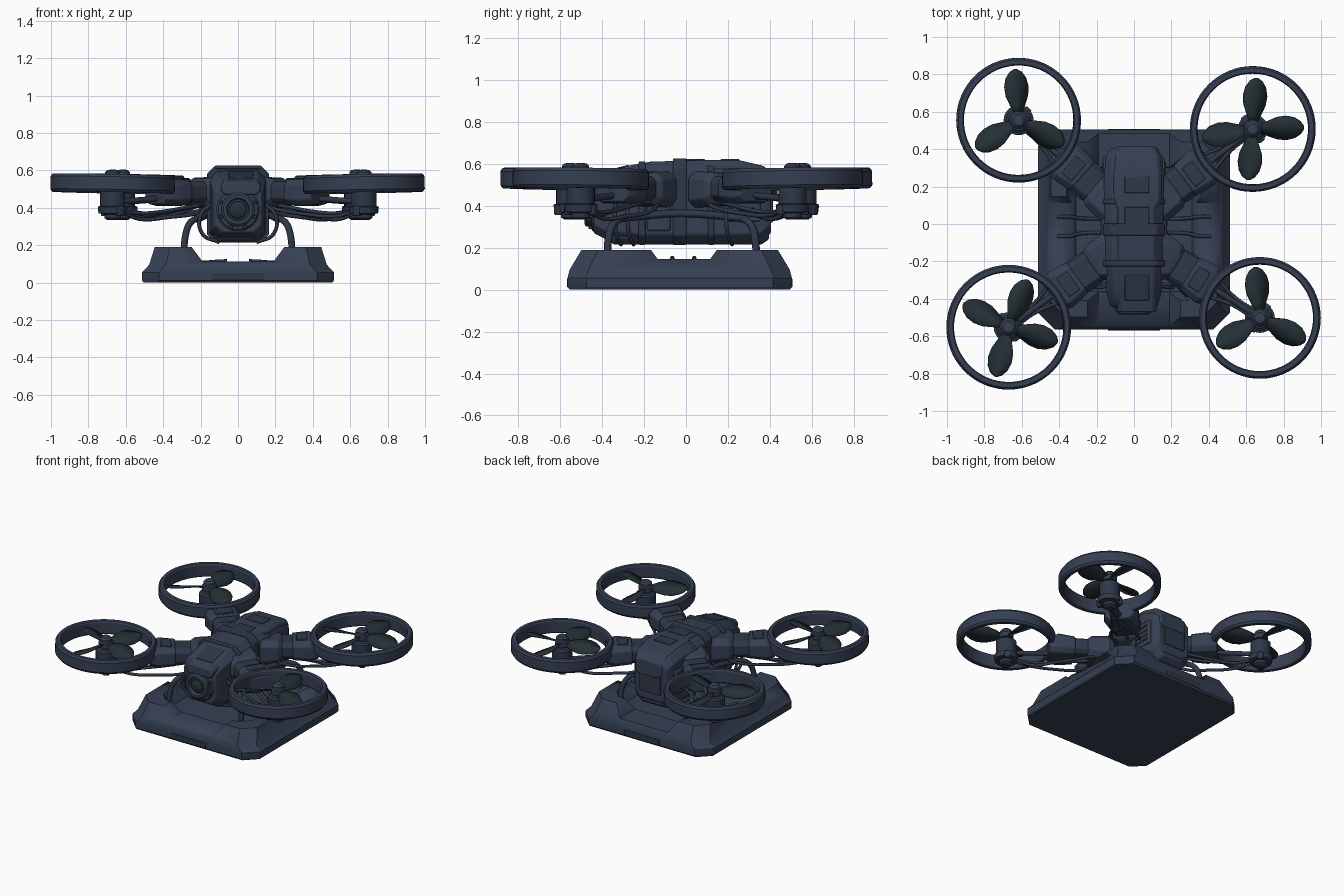
import bpy, bmesh, math
from mathutils import Matrix, Vector

cube = bpy.data.objects.get("Cube")
if cube:
    bpy.data.objects.remove(cube, do_unlink=True)


def material(name, rgb):
    m = bpy.data.materials.new(name)
    m.use_nodes = True
    m.diffuse_color = (*rgb, 1)
    m.node_tree.nodes["Principled BSDF"].inputs["Base Color"].default_value = (*rgb, 1)
    return m


SLATE = material("slate blue", (0.036, 0.050, 0.086))
DARK = material("dark slate", (0.028, 0.039, 0.065))
GREEN = material("dark green grey", (0.018, 0.030, 0.037))


def finish(name, bm, mat, matrix=Matrix(), bevel=0, angle=30):
    bmesh.ops.recalc_face_normals(bm, faces=bm.faces)
    me = bpy.data.meshes.new(name)
    bm.to_mesh(me)
    bm.free()
    ob = bpy.data.objects.new(name, me)
    bpy.context.collection.objects.link(ob)
    me.materials.append(mat)
    ob.matrix_world = matrix
    bpy.ops.object.select_all(action='DESELECT')
    ob.select_set(True)
    bpy.context.view_layer.objects.active = ob
    bpy.ops.object.shade_smooth_by_angle(angle=math.radians(angle))
    if bevel:
        mod = ob.modifiers.new("Bevel", 'BEVEL')
        mod.width, mod.segments = bevel, 2
    return ob


def bridge(bm, rings, wrap=False):
    """Join rings of points into a skin."""
    rows = [[bm.verts.new(p) for p in r] for r in rings]
    pairs = list(zip(rows, rows[1:])) + ([(rows[-1], rows[0])] if wrap else [])
    for a, b in pairs:
        for i in range(len(a)):
            j = (i + 1) % len(a)
            bm.faces.new((a[i], a[j], b[j], b[i]))
    if not wrap:
        bm.faces.new(rows[0])
        bm.faces.new(rows[-1])


def octagon(hw, lo, hi, c):
    return [(-hw + c, lo), (hw - c, lo), (hw, lo + c), (hw, hi - c),
            (hw - c, hi), (-hw + c, hi), (-hw, hi - c), (-hw, lo + c)]


def hull(name, sections, mat, chamfer=0.04, matrix=Matrix(), bevel=0.006):
    """Octagonal sections (y, half width, low z, high z) along y."""
    bm = bmesh.new()
    bridge(bm, [[(x, y, z) for x, z in octagon(hw, lo, hi, chamfer)]
                for y, hw, lo, hi in sections])
    return finish(name, bm, mat, matrix, bevel)


def revolve(name, profile, mat, matrix, n=32, closed=False):
    bm = bmesh.new()
    turns = [2 * math.pi * i / n for i in range(n)]
    bridge(bm, [[(r * math.cos(t), r * math.sin(t), z) for t in turns]
                for r, z in profile], wrap=closed)
    return finish(name, bm, mat, matrix)


def box(name, loc, size, mat, rot=Matrix(), bevel=0.008):
    bm = bmesh.new()
    bmesh.ops.create_cube(bm, size=1, matrix=Matrix.Diagonal((*size, 1)))
    return finish(name, bm, mat, Matrix.Translation(loc) @ rot, bevel)


def tube(name, points, radius, mat):
    cu = bpy.data.curves.new(name, 'CURVE')
    cu.dimensions, cu.bevel_depth, cu.bevel_resolution = '3D', radius, 2
    cu.resolution_u, cu.use_fill_caps = 6, True
    sp = cu.splines.new('BEZIER')
    sp.bezier_points.add(len(points) - 1)
    for bp, p in zip(sp.bezier_points, points):
        bp.co = p
        bp.handle_left_type = bp.handle_right_type = 'AUTO'
    cu.materials.append(mat)
    ob = bpy.data.objects.new(name, cu)
    bpy.context.collection.objects.link(ob)
    return ob


# Landing base: chamfered tray with raised corners
BASE_Y = -0.03
bm = bmesh.new()
rows = [(0.505, 0.525, 0, 0.08), (0.513, 0.535, 0.012, 0.09), (0.513, 0.535, 0.055, 0.09),
        (0.475, 0.525, 0.095, 0.09), (0.445, 0.468, 0.19, 0.08),
        (0.36, 0.38, 0.19, 0.07), (0.31, 0.33, 0.105, 0.06)]
bridge(bm, [[(x, y + BASE_Y, z) for x, y in octagon(hx, -hy, hy, c)] for hx, hy, z, c in rows])
base = finish("landing_base", bm, SLATE)


def notch(axis, centre, low, high, floor):
    """Cut a sloped gap through two opposite rims."""
    bm = bmesh.new()
    prof = [(-low, floor), (low, floor), (high, 0.2), (high, 0.4), (-high, 0.4), (-high, 0.2)]
    ends = [[(centre + u, e, z) if axis == 'x' else (e, centre + u, z) for u, z in prof]
            for e in (-1, 1)]
    bridge(bm, ends)
    cutter = finish("notch_cutter", bm, SLATE)
    mod = base.modifiers.new("Notch", 'BOOLEAN')
    mod.object, mod.solver = cutter, 'EXACT'
    bpy.context.view_layer.objects.active = base
    bpy.ops.object.modifier_apply(modifier=mod.name)
    bpy.data.objects.remove(cutter, do_unlink=True)


notch('x', 0, 0.19, 0.255, 0.112)
notch('y', -0.01, 0.125, 0.165, 0.145)
for s in (-1, 1):
    box("base_end_plate", (0, BASE_Y + s * 0.534, 0.032), (0.28, 0.009, 0.04), DARK, bevel=0.003)
    for y in (-0.05, 0.03):
        tube("base_cable", [(s * 0.06, y, 0.115), (s * 0.28, y, 0.115),
                            (s * 0.35, y * 1.3, 0.15), (s * 0.41, y * 1.3, 0.145)], 0.010, DARK)

# Fuselage, spine plate, belly and straps
hull("fuselage", [(-0.44, 0.125, 0.27, 0.525), (-0.38, 0.145, 0.24, 0.565),
                  (-0.2, 0.155, 0.225, 0.60), (0.25, 0.16, 0.225, 0.608),
                  (0.36, 0.152, 0.23, 0.585), (0.405, 0.125, 0.27, 0.55)], SLATE)
spine = Matrix.Translation((0.015, 0, 0))
hull("spine_plate", [(-0.47, 0.105, 0.47, 0.535), (-0.28, 0.11, 0.5, 0.59),
                     (-0.17, 0.11, 0.5, 0.61), (0.08, 0.11, 0.5, 0.618),
                     (0.13, 0.135, 0.5, 0.618), (0.26, 0.135, 0.5, 0.616),
                     (0.37, 0.125, 0.48, 0.59), (0.415, 0.10, 0.44, 0.545)],
     SLATE, 0.02, spine)
hull("belly_pod", [(-0.38, 0.10, 0.235, 0.33), (-0.34, 0.13, 0.215, 0.345),
                   (0.36, 0.13, 0.215, 0.345), (0.395, 0.10, 0.24, 0.33)], SLATE, 0.03)
for y, w, top in ((-0.03, 0.032, 0.626), (-0.21, 0.016, 0.612), (0.12, 0.014, 0.612)):
    hull("body_strap", [(y - w, 0.166, 0.213, top), (y + w, 0.166, 0.213, top)], DARK, 0.045)
for y, length in ((-0.34, 0.14), (0.04, 0.10), (0.21, 0.09)):
    box("spine_hatch", (0.015, y, 0.617 if y > 0 else 0.572), (0.13, length, 0.012), DARK,
        Matrix.Rotation(0.25 if y < 0 else 0, 4, 'X'), 0.004)
for s in (-1, 1):
    box("side_panel", (s * 0.157, 0.27, 0.41), (0.02, 0.17, 0.17), SLATE)
    box("side_panel", (s * 0.155, -0.13, 0.36), (0.02, 0.11, 0.16), SLATE)
    for k in range(4):
        box("side_vent", (s * 0.168, 0.27, 0.36 + 0.033 * k), (0.008, 0.12, 0.012), DARK, bevel=0.002)
box("rear_panel", (0, 0.407, 0.40), (0.17, 0.014, 0.16), DARK, bevel=0.004)

# Front camera
eye = Matrix.Translation((0, -0.41, 0.39)) @ Matrix.Rotation(math.pi / 2, 4, 'X')
revolve("camera_housing", [(0.12, -0.02), (0.12, 0.025), (0.105, 0.04), (0.09, 0.04),
                           (0.09, 0.065), (0.078, 0.075), (0.062, 0.075), (0.055, 0.05),
                           (0.02, 0.06)], SLATE, eye)
revolve("camera_lens", [(0.05, 0.04), (0.045, 0.062), (0.025, 0.072), (0.008, 0.075)], GREEN, eye)
for k in range(8):
    a = math.tau * (k + 0.5) / 8
    box("camera_bolt", (0.1 * math.cos(a), -0.455, 0.39 + 0.1 * math.sin(a)),
        (0.018, 0.02, 0.018), DARK, bevel=0.003)

# Landing handles and hanging cables
for s in (-1, 1):
    half = [(0.285, 0.35, 0.1), (0.283, 0.35, 0.24), (0.255, 0.32, 0.32), (0.2, 0.24, 0.345)]
    path = [(s * x, -y - 0.02, z) for x, y, z in half]
    path += [(s * x, y - 0.02, z) for x, y, z in reversed(half)]
    tube("landing_handle", path, 0.018, DARK)
    for y in (-0.33, -0.27, 0.2):
        tube("belly_cable", [(s * 0.13, y, 0.43), (s * 0.2, y - 0.01, 0.36),
                             (s * 0.19, y, 0.26), (s * 0.10, y + 0.02, 0.215)], 0.010, DARK)

# Rotor units: arm, ring guard, motor and blades
STATIONS = [(0.03, 0.02), (0.08, 0.044), (0.13, 0.064), (0.18, 0.068),
            (0.225, 0.057), (0.258, 0.034), (0.273, 0.008)]


def blade(matrix):
    bm = bmesh.new()
    rows = []
    for r, w in STATIONS:
        pitch = math.radians(32 - 70 * r)
        rows.append([bm.verts.new((r, k * w * math.cos(pitch), k * w * math.sin(pitch)
                                   + 0.006 * (1 - k * k))) for k in (-1, 0, 1)])
    for a, b in zip(rows, rows[1:]):
        for i in (0, 1):
            bm.faces.new((a[i], a[i + 1], b[i + 1], b[i]))
    ob = finish("propeller_blade", bm, GREEN, matrix, angle=60)
    mod = ob.modifiers.new("Thickness", 'SOLIDIFY')
    mod.thickness, mod.offset = 0.007, 0


def rotor(cx, cy, radius, angles):
    sx, sy = math.copysign(1, cx), math.copysign(1, cy)
    root = Vector((sx * 0.10, sy * 0.12 - 0.02, 0))
    centre = Vector((cx, cy, 0))
    d = centre - root
    length, d = d.length, d.normalized()
    turn = Matrix.Rotation(math.atan2(-d.x, d.y), 4, 'Z')
    place = Matrix.Translation(root) @ turn
    near = length - radius

    # Stepped arm sleeves
    hull("arm_root", [(0, 0.115, 0.39, 0.565), (0.12, 0.11, 0.40, 0.56),
                      (0.15, 0.09, 0.42, 0.545)], SLATE, 0.035, place)
    hull("arm_sleeve", [(0.1, 0.09, 0.425, 0.54), (near - 0.05, 0.09, 0.425, 0.54)],
         DARK, 0.025, place)
    hull("arm_clamp", [(near - 0.12, 0.10, 0.415, 0.55), (near - 0.01, 0.115, 0.41, 0.555),
                       (near + 0.05, 0.095, 0.42, 0.53)], SLATE, 0.03, place)
    box("arm_cap", place @ Vector((0, near - 0.06, 0.551)), (0.12, 0.07, 0.014), DARK, turn, 0.004)

    # Strut and drooping cables to the motor
    tube("motor_strut", [place @ Vector((0, near, 0.45)), place @ Vector((0, length, 0.43))],
         0.016, DARK)
    for k, droop in ((-1, 0.335), (0, 0.365), (1, 0.35)):
        tube("arm_cable", [place @ Vector(p) for p in (
            (k * 0.06, 0.07, 0.42), (k * 0.09, 0.19, droop + 0.04), (k * 0.06, near, droop + 0.015),
            (k * 0.02, length - 0.16, droop + 0.005), (k * 0.02, length - 0.04, 0.385))], 0.010, DARK)

    # Ring guard, tipped slightly outward
    tip = Matrix.Rotation(math.radians(1.3), 4, Vector((d.y, -d.x, 0)))
    tip = Matrix.Translation((cx, cy, 0.528)) @ tip
    o, i = radius, radius - 0.04
    revolve("ring_guard", [(o - 0.01, -0.048), (o, -0.034), (o, 0.034), (o - 0.01, 0.048),
                           (i + 0.006, 0.048), (i, 0.038), (i, -0.038), (i + 0.006, -0.048)],
            SLATE, tip, 64, True)

    # Motor and hub
    at = Matrix.Translation((cx, cy, 0))
    revolve("motor", [(0.03, 0.335), (0.045, 0.345), (0.045, 0.365), (0.076, 0.37),
                      (0.08, 0.405), (0.067, 0.41), (0.067, 0.51), (0.055, 0.52),
                      (0.025, 0.522)], DARK, at)
    revolve("rotor_hub", [(0.03, 0.51), (0.03, 0.53), (0.048, 0.535), (0.048, 0.565),
                          (0.04, 0.572), (0.04, 0.59), (0.028, 0.602), (0.008, 0.604)],
            SLATE, at, 24)
    for k in (-1, 1):
        box("motor_lug", place @ Vector((k * 0.07, length, 0.38)), (0.03, 0.04, 0.05), DARK, turn)
    for a in angles:
        blade(Matrix.Translation((cx, cy, 0.55)) @ Matrix.Rotation(math.radians(a), 4, 'Z'))


rotor(-0.617, 0.555, 0.333, (94, 214, 332))
rotor(0.635, 0.508, 0.336, (86, 2, 190, 265))
rotor(-0.670, -0.552, 0.333, (68, 153, 255, 343))
rotor(0.673, -0.502, 0.325, (95, 213, 333))
